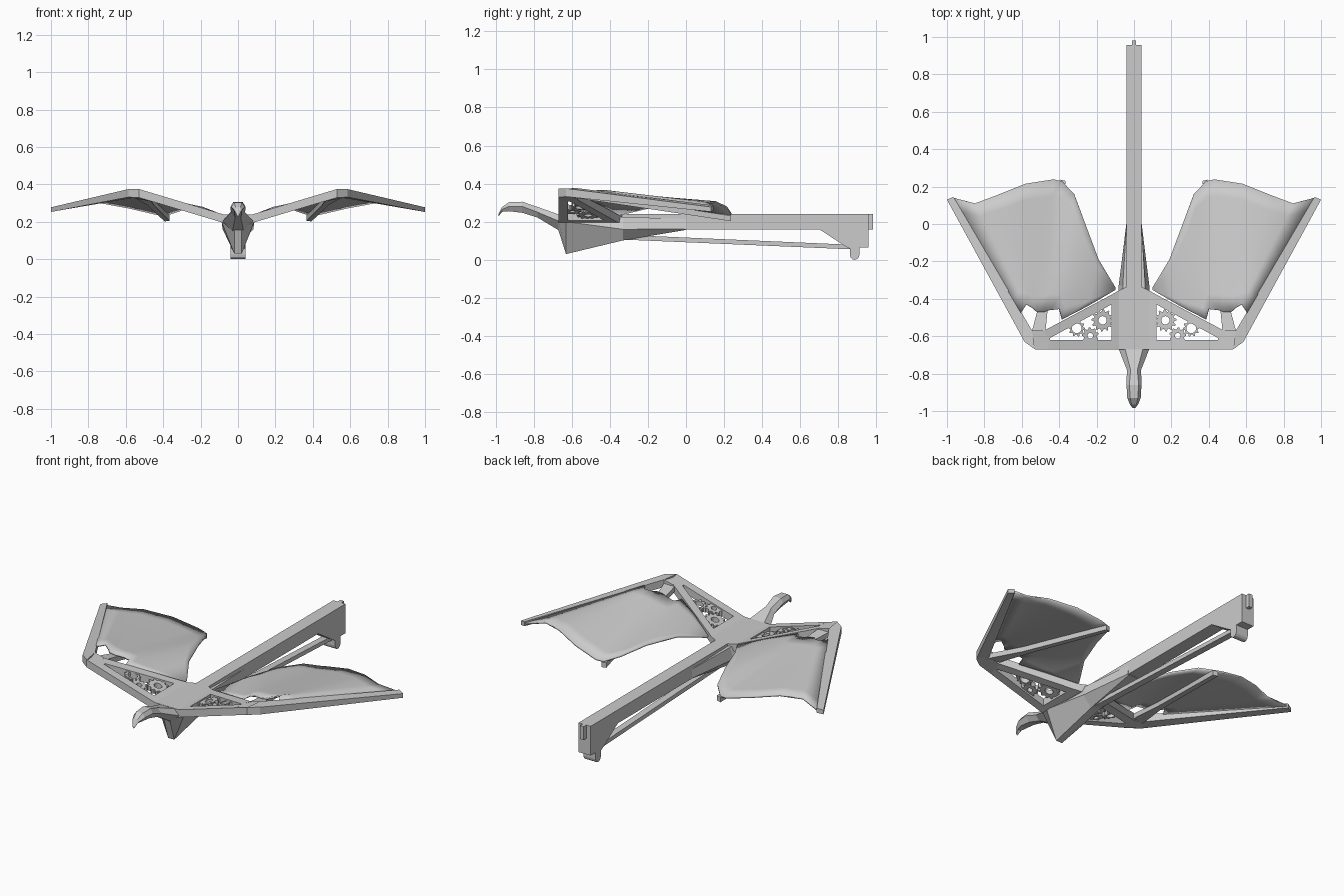
import bpy, bmesh, math

if "Cube" in bpy.data.objects:
    bpy.data.objects.remove(bpy.data.objects["Cube"])

def finish(name, bm, mirror=False):
    bmesh.ops.remove_doubles(bm, verts=bm.verts, dist=1e-5)
    bmesh.ops.recalc_face_normals(bm, faces=bm.faces)
    me = bpy.data.meshes.new(name)
    bm.to_mesh(me)
    bm.free()
    ob = bpy.data.objects.new(name, me)
    bpy.context.collection.objects.link(ob)
    if mirror:
        ob.modifiers.new("mirror", 'MIRROR')
    return ob

def loft(name, sections):
    """Skin six-sided sections: y, (half width, z) at top, middle, bottom."""
    bm = bmesh.new()
    rings = []
    for y, *p in sections:
        pts = [(w, z) for w, z in p] + [(-w, z) for w, z in reversed(p)]
        rings.append([bm.verts.new((x, y, z)) for x, z in pts])
    for a, b in zip(rings, rings[1:]):
        for i in range(6):
            j = (i + 1) % 6
            bm.faces.new((a[i], a[j], b[j], b[i]))
    bm.faces.new(rings[0])
    bm.faces.new(rings[-1])
    return finish(name, bm)

def side_profile(name, pts, half):
    """Extrude a (y, z) outline to both sides of x = 0."""
    bm = bmesh.new()
    a = [bm.verts.new((-half, y, z)) for y, z in pts]
    b = [bm.verts.new((half, y, z)) for y, z in pts]
    bm.faces.new(a)
    bm.faces.new(b)
    for i in range(len(pts)):
        j = (i + 1) % len(pts)
        bm.faces.new((a[i], a[j], b[j], b[i]))
    return finish(name, bm)

def wing_top(x, y=0):
    return min(.24 + .3 * max(0, x - .08), .376, .376 - .235 * (x - .58))

def wing_thick(x):
    return .045 - .02 * max(0, (x - .55) / .45)

def plate(name, pts, top=wing_top, thick=wing_thick):
    """Plan outline given thickness along the sloping wing, mirrored."""
    bm = bmesh.new()
    a = [bm.verts.new((x, y, top(x, y))) for x, y in pts]
    b = [bm.verts.new((x, y, top(x, y) - thick(x))) for x, y in pts]
    bm.faces.new(a)
    bm.faces.new(b)
    for i in range(len(pts)):
        j = (i + 1) % len(pts)
        bm.faces.new((a[i], a[j], b[j], b[i]))
    return finish(name, bm, True)

# Body: keeled hull, neck with hooked beak
loft("hull", [
    (-.67, (.06, .24), (.088, .205), (.02, .155)),
    (-.63, (.06, .24), (.088, .20), (.02, .03)),
    (-.33, (.06, .225), (.082, .16), (.025, .102)),
    (0, (.04, .215), (.041, .162), (.035, .157))])
loft("neck_and_head", [
    (-.66, (.05, .235), (.085, .2), (.03, .15)),
    (-.78, (.018, .278), (.038, .25), (.015, .222)),
    (-.86, (.025, .305), (.04, .28), (.02, .247)),
    (-.93, (.02, .302), (.036, .28), (.02, .255)),
    (-.965, (.013, .278), (.022, .265), (.012, .252)),
    (-.985, (.003, .24), (.006, .235), (.003, .228))])

# Long tail beam with the hooked foot, end tab and the drive band
foot = [(.885 + .025 * math.cos(a), .025 + .025 * math.sin(a))
        for a in [math.pi + math.pi * i / 6 for i in range(7)]]
side_profile("tail_beam", [(-.5, .24), (-.5, .16), (.70, .16), (.83, .075), (.86, .058)]
             + foot + [(.91, .065), (.957, .065), (.957, .24)], .04)
side_profile("tail_tab", [(.95, .16), (.982, .16), (.982, .24), (.95, .24)], .012)
side_profile("drive_band", [(-.35, .107), (.87, .055), (.87, .079), (-.35, .132)], .02)

# Wing frame pieces
plate("center_plate", [(0, -.67), (.08, -.67), (.08, -.355), (.04, -.335), (0, -.335)])
plate("wing_root", [(.08, -.67), (.12, -.67), (.12, -.378), (.08, -.355)])
plate("front_bar", [(.12, -.67), (.46, -.67), (.46, -.62), (.12, -.62)])
plate("diagonal_brace", [(.12, -.378), (.12, -.43), (.45, -.61), (.49, -.575)])
plate("elbow", [(.45, -.61), (.45, -.67), (.53, -.67), (.585, -.63), (.545, -.57), (.47, -.57)])
plate("outer_spar", [(.53, -.67), (.585, -.63), (1, .13), (.965, .145), (.545, -.57)])
plate("wing_rib", [(.475, -.59), (.55, -.59), (.487, -.35), (.393, .237), (.365, .23), (.45, -.34)],
      lambda x, y: .358 - .15 * (y + .6), lambda x: .03)

# Membrane: leading to trailing points, skinned and thickened
lead = [(.605, -.475, .36), (.575, -.43, .362), (.54, -.45, .352), (.52, -.47, .348),
        (.48, -.47, .342), (.45, -.46, .338), (.40, -.455, .328), (.385, -.51, .322),
        (.25, -.44, .287), (.1, -.352, .238)]
trail = [(.965, .14, .272), (.85, .11, .298), (.73, .155, .303), (.58, .215, .275),
         (.43, .238, .24), (.385, .228, .236), (.32, .16, .258), (.26, .0, .28),
         (.19, -.19, .275), (.1, -.34, .24)]
bm = bmesh.new()
N = 8
cols = []
for a, b in zip(lead, trail):
    cols.append([bm.verts.new([p + (q - p) * i / N for p, q in zip(a, b)]) for i in range(N + 1)])
for a, b in zip(cols, cols[1:]):
    for i in range(N):
        bm.faces.new((a[i], b[i], b[i + 1], a[i + 1]))
membrane = finish("wing_membrane", bm)
solid = membrane.modifiers.new("thickness", 'SOLIDIFY')
solid.thickness = .01
solid.offset = 0
membrane.modifiers.new("mirror", 'MIRROR')
bpy.context.view_layer.objects.active = membrane
membrane.select_set(True)
bpy.ops.object.shade_smooth_by_angle(angle=math.radians(30))

# Gears set into the wing windows
def gear(name, cx, cy, r, hole, teeth):
    bm = bmesh.new()
    n = teeth * 4
    loops = []
    for dz in (-.008, -.034):
        for inner in (False, True):
            ring = []
            for i in range(n):
                a = 2 * math.pi * i / n
                rr = hole if inner else (r if i % 4 < 2 else r * .78)
                x, y = cx + rr * math.cos(a), cy + rr * math.sin(a)
                ring.append(bm.verts.new((x, y, wing_top(x) + dz)))
            loops.append(ring)
    to, ti, bo, bi = loops
    for p, q in ((to, ti), (ti, bi), (bi, bo), (bo, to)):
        for i in range(n):
            j = (i + 1) % n
            bm.faces.new((p[i], p[j], q[j], q[i]))
    finish(name, bm, True)

gear("large_gear", .168, -.515, .06, .022, 12)
gear("small_gear", .234, -.597, .045, .015, 9)
gear("outer_gear", .306, -.557, .045, .026, 10)
